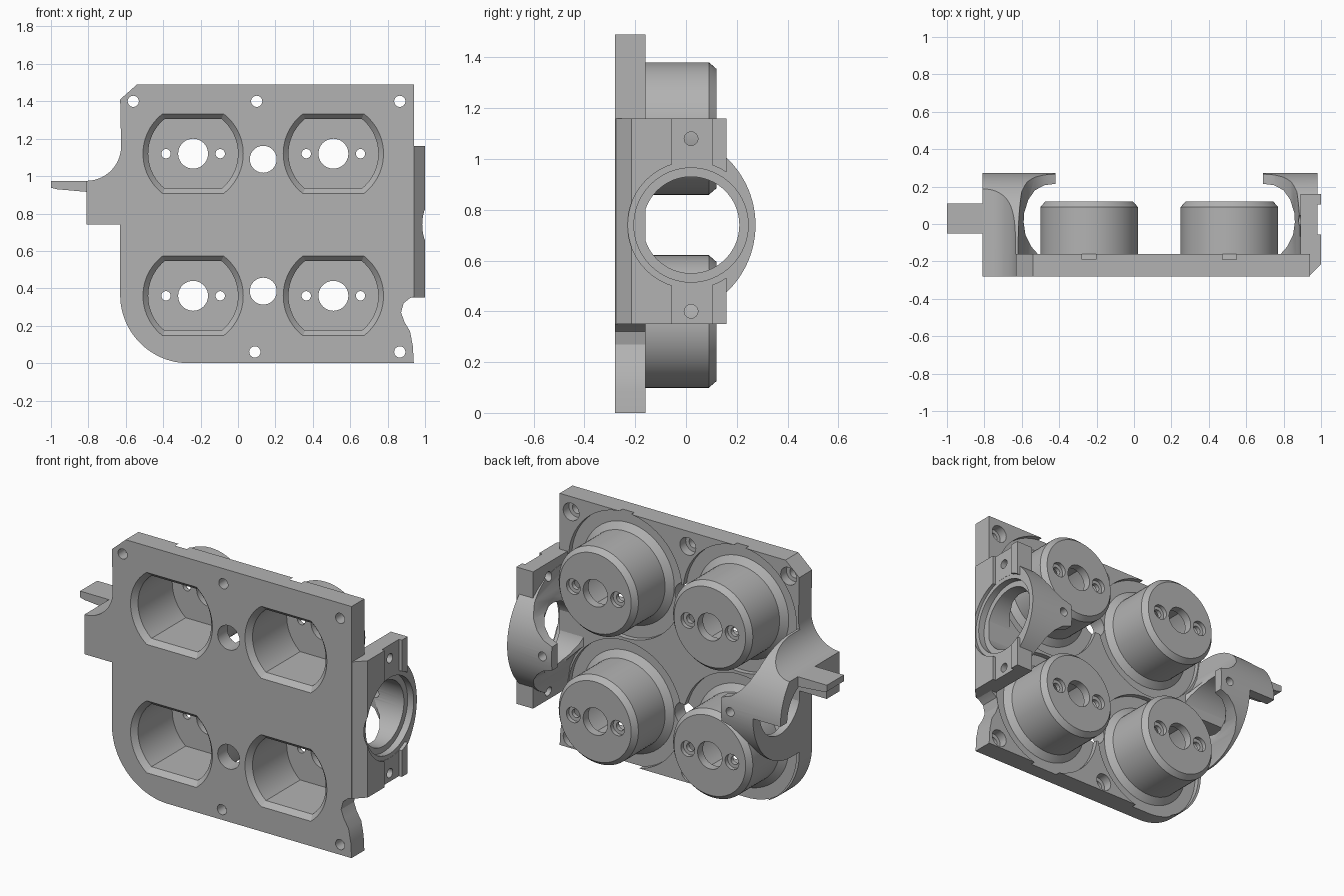
import bpy, bmesh
from math import sin, cos, asin, pi, radians

cube = bpy.data.objects.get("Cube")
if cube:
    bpy.data.objects.remove(cube)

grey = bpy.data.materials.new("plain grey")
grey.use_nodes = True
colour = (0.45, 0.45, 0.45, 1)
grey.diffuse_color = colour
grey.node_tree.nodes["Principled BSDF"].inputs["Base Color"].default_value = colour


def arc(u, v, r, start, end, n=24):
    step = radians(end - start) / n
    return [(u + r * cos(radians(start) + i * step), v + r * sin(radians(start) + i * step))
            for i in range(n + 1)]


def circle(u, v, r, n=64):
    return arc(u, v, r, 0, 360, n)[:-1]


def rect(u0, u1, v0, v1):
    return [(u0, v0), (u1, v0), (u1, v1), (u0, v1)]


def slot(u, v, r, h):
    # circle with flat top and bottom
    a = asin(h / r) * 180 / pi
    return arc(u, v, r, -a, a) + arc(u, v, r, 180 - a, 180 + a)


def loft(name, axis, *sections):
    # skin equal-count outlines stacked along an axis: (position, outline)
    place = {"x": lambda u, v, w: (w, u, v),
             "y": lambda u, v, w: (u, w, v),
             "z": lambda u, v, w: (u, v, w)}[axis]
    bm = bmesh.new()
    rings = [[bm.verts.new(place(u, v, w)) for u, v in pts] for w, pts in sections]
    n = len(rings[0])
    for a, b in zip(rings, rings[1:]):
        for i in range(n):
            j = (i + 1) % n
            bm.faces.new((a[i], a[j], b[j], b[i]))
    bm.faces.new(rings[0])
    bm.faces.new(rings[-1])
    bmesh.ops.recalc_face_normals(bm, faces=bm.faces)
    mesh = bpy.data.meshes.new(name)
    bm.to_mesh(mesh)
    bm.free()
    mesh.materials.append(grey)
    obj = bpy.data.objects.new(name, mesh)
    bpy.context.collection.objects.link(obj)
    return obj


def prism(name, axis, lo, hi, pts):
    return loft(name, axis, (lo, pts), (hi, pts))


def combine(obj, operation, tools):
    # bake a series of booleans, then discard the tools
    for tool in tools:
        tool.hide_render = True
        mod = obj.modifiers.new("shape", "BOOLEAN")
        mod.operation, mod.object, mod.solver = operation, tool, "EXACT"
    graph = bpy.context.evaluated_depsgraph_get()
    mesh = bpy.data.meshes.new_from_object(obj.evaluated_get(graph))
    obj.modifiers.clear()
    obj.data = mesh
    for tool in tools:
        bpy.data.objects.remove(tool)


def finish(obj):
    obj.data.polygons.foreach_set("use_smooth", [True] * len(obj.data.polygons))
    obj.data.set_sharp_from_angle(angle=radians(28))


MID = 0.135           # mirror line of cups and brackets
BORE_Y, BORE_Z = 0.02, 0.74
cups = [(x, z) for x in (-0.24, 0.51) for z in (0.36, 1.12)]

# Base plate with rounded corner, side shoulder and scooped edge
outline = [(0.94, 0), (0.935, 0.09), (0.92, 0.17), (0.89, 0.22), (0.872, 0.27),
           (0.885, 0.32), (0.92, 0.348), (0.94, 0.355), (0.94, 1.49), (-0.54, 1.49),
           (-0.63, 1.41)]
outline += arc(-0.81, 1.16, 0.185, 0, -90)
outline += [(-0.81, 0.74), (-0.63, 0.74)]
outline += arc(-0.265, 0.365, 0.365, 180, 270)
plate = prism("base_plate", "y", -0.28, -0.16, outline)
combine(plate, "DIFFERENCE",
        [prism("cup_recess", "y", -0.19, 0, circle(x, z, 0.372)) for x, z in cups])

# Four cups with flared foot and chamfered rim
combine(plate, "UNION", [
    loft("cup", "y", (-0.22, circle(x, z, 0.3)), (-0.19, circle(x, z, 0.3)),
         (-0.16, circle(x, z, 0.261)), (0.09, circle(x, z, 0.261)),
         (0.12, circle(x, z, 0.235))) for x, z in cups])

# Pockets, bolt holes and counterbores
cutters = []
for x, z in cups:
    cutters.append(loft("pocket", "y", (-0.282, slot(x, z, 0.27, 0.215)),
                        (-0.25, slot(x, z, 0.24, 0.186)), (0.07, slot(x, z, 0.24, 0.186))))
    cutters.append(prism("centre_hole", "y", 0, 0.2, circle(x, z, 0.08, 40)))
    for side in (-0.145, 0.145):
        cutters.append(loft("small_hole", "y", (0, circle(x + side, z, 0.025, 24)),
                            (0.095, circle(x + side, z, 0.025, 24)),
                            (0.096, circle(x + side, z, 0.045, 24)),
                            (0.2, circle(x + side, z, 0.045, 24))))
for z in (0.385, 1.09):
    cutters.append(prism("large_hole", "y", -0.4, 0, circle(MID, z, 0.072, 40)))
for x, z in [(-0.56, 1.4), (0.1, 1.4), (0.865, 1.4), (0.09, 0.06), (0.865, 0.06)]:
    cutters.append(loft("bolt_hole", "y", (-0.4, circle(x, z, 0.03, 24)),
                        (-0.215, circle(x, z, 0.03, 24)), (-0.214, circle(x, z, 0.052, 24)),
                        (0, circle(x, z, 0.052, 24))))
combine(plate, "DIFFERENCE", cutters)
finish(plate)

# Bracket outlines, drawn for the left side (+x) and mirrored about MID
hook = [(0.69, 0.28), (0.69, 0.215), (0.75, 0.207), (0.80, 0.18), (0.835, 0.13),
        (0.857, 0.06), (0.86, 0.01), (0.85, -0.06), (0.82, -0.12), (0.78, -0.165), (0.78, -0.27)]
half_tongue = [(0.69, 0.07), (0.75, 0.09), (0.80, 0.13), (0.84, 0.18), (0.87, 0.25), (0.89, 0.37)]
upper = [(x, BORE_Z + h) for x, h in half_tongue]
lower = [(x, BORE_Z - h) for x, h in half_tongue]
body = [(-0.27, 0.376)] + arc(-0.09, BORE_Z, 0.364, -90, 90, 48) + [(-0.27, 1.104)]


def mirrored(pts):
    return [(2 * MID - x, v) for x, v in pts]


def bracket(name, lo, hi, plan, elevation):
    obj = prism(name, "x", lo, hi, body)
    combine(obj, "INTERSECT", [prism("plan", "z", 0.2, 1.3, plan),
                               prism("elevation", "y", -0.5, 0.5, elevation)])
    return obj


def bore(r, lo, hi):
    return prism("bore", "x", lo, hi, circle(BORE_Y, BORE_Z, r))


def tongue_hole(x):
    return prism("tongue_hole", "y", 0.1, 0.5, circle(x, BORE_Z, 0.026, 24))


# Left bracket: hooked arm plus slotted flange plate
left = bracket("left_bracket", 0.6, 0.98, hook + [(0.93, -0.27), (0.98, -0.23), (0.98, 0.28)],
               lower[::1] + [(0.99, 0.37), (0.99, 1.11)] + upper[::-1])
flange = prism("left_flange", "z", 0.35, 1.16,
               [(0.89, -0.2), (0.935, -0.28), (1, -0.215), (1, 0.16), (0.89, 0.16)])
combine(left, "UNION", [flange])
combine(left, "DIFFERENCE", [
    bore(0.19, 0.5, 1.1), bore(0.225, 0.94, 1.11), bore(0.25, 0.98, 1.12),
    prism("flange_slot", "x", 0.981, 1.1, rect(-0.055, 0.105, 0.2, 1.3)),
    tongue_hole(0.75)] +
    [prism("flange_hole", "x", 0.8, 1.1, circle(BORE_Y, z, 0.027, 24)) for z in (0.4, 1.08)])
finish(left)

# Right bracket: hooked arm plus half-round cradle with a sweeping shoulder
shoulder = [(-0.63, 0.37), (-0.63, 0.74), (-0.81, 0.74)] + arc(-0.81, 1.16, 0.185, -90, 0)
right = bracket("right_bracket", -0.81, -0.3,
                mirrored(hook) + [(-0.81, -0.27), (-0.81, 0.28)],
                mirrored(lower) + shoulder + mirrored(upper[::-1]))
combine(right, "DIFFERENCE", [bore(0.19, -1, -0.45), tongue_hole(2 * MID - 0.75)])
finish(right)

# Tapered tab on the cradle
prism("right_tab", "y", -0.05, 0.11,
      [(-1, 0.975), (-1, 0.938), (-0.97, 0.93), (-0.8, 0.915), (-0.8, 0.975)])
